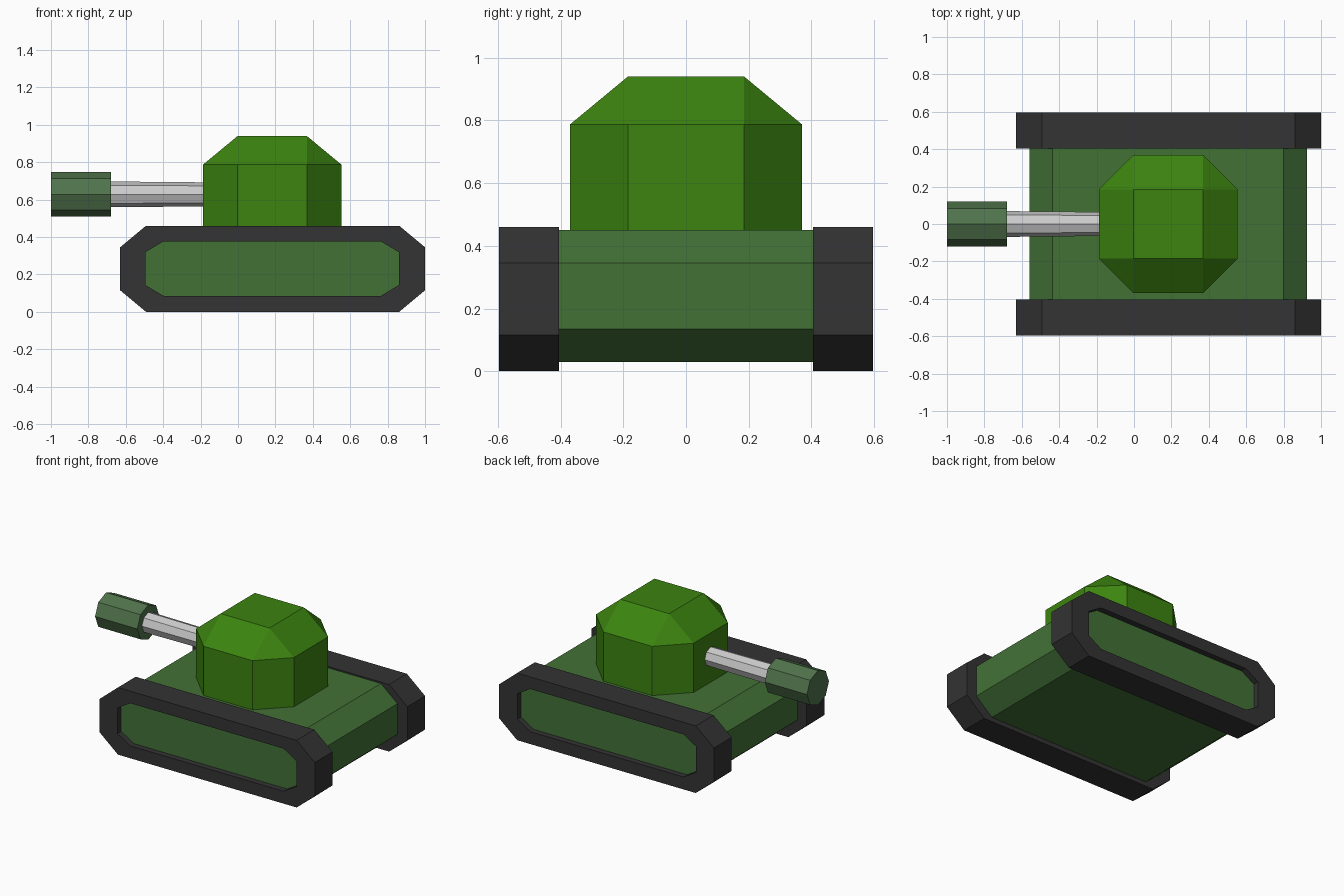
import bpy, bmesh, math

if "Cube" in bpy.data.objects:
    bpy.data.objects.remove(bpy.data.objects["Cube"])


def material(name, rgb):
    m = bpy.data.materials.new(name)
    m.diffuse_color = (*rgb, 1)
    m.use_nodes = True
    m.node_tree.nodes["Principled BSDF"].inputs["Base Color"].default_value = m.diffuse_color
    return m


HULL = material("hull_green", (0.055, 0.165, 0.037))
TURRET = material("turret_green", (0.045, 0.23, 0.005))
MUZZLE = material("muzzle_green", (0.08, 0.17, 0.07))
RUBBER = material("track_black", (0.033, 0.033, 0.033))


def loft(name, rings, mats=(), cap_mat=0):
    """Join rings of equal length with quads and cap both ends."""
    bm = bmesh.new()
    loops = [[bm.verts.new(p) for p in ring] for ring in rings]
    n = len(loops[0])
    for a, b in zip(loops, loops[1:]):
        for i in range(n):
            j = (i + 1) % n
            bm.faces.new((a[i], a[j], b[j], b[i]))
    bm.faces.new(loops[0][::-1])
    bm.faces.new(loops[-1]).material_index = cap_mat
    # Coincident corners collapse quads into triangles
    bmesh.ops.remove_doubles(bm, verts=bm.verts[:], dist=1e-4)
    bmesh.ops.recalc_face_normals(bm, faces=bm.faces[:])
    mesh = bpy.data.meshes.new(name)
    bm.to_mesh(mesh)
    bm.free()
    for m in mats:
        mesh.materials.append(m)
    obj = bpy.data.objects.new(name, mesh)
    bpy.context.collection.objects.link(obj)
    return obj


def cut_rect(u0, u1, v0, v1, cu, cv):
    """Rectangle with cut corners (eight points)."""
    return [(u0 + cu, v0), (u1 - cu, v0), (u1, v0 + cv), (u1, v1 - cv),
            (u1 - cu, v1), (u0 + cu, v1), (u0, v1 - cv), (u0, v0 + cv)]


def side_ring(profile, y):
    return [(x, y, z) for x, z in profile]


def flat_ring(profile, z):
    return [(x, y, z) for x, y in profile]


def octagon(x, r, z=0.628):
    return [(x, r * math.cos(i * math.pi / 4), z + r * math.sin(i * math.pi / 4))
            for i in range(8)]


# Hull body between the tracks
body = cut_rect(-0.56, 0.925, 0.03, 0.45, 0.125, 0.105)
loft("hull", [side_ring(body, -0.405), side_ring(body, 0.405)], [HULL])

# Tracks with a recessed green side panel
outer = cut_rect(-0.63, 1.0, 0.0, 0.46, 0.138, 0.115)
inner = cut_rect(-0.495, 0.86, 0.085, 0.377, 0.097, 0.058)
for side, s in (("front", -1), ("back", 1)):
    loft(side + "_track",
         [side_ring(outer, s * 0.405), side_ring(outer, s * 0.597),
          side_ring(inner, s * 0.597), side_ring(inner, s * 0.557)],
         [RUBBER, HULL], cap_mat=1)

# Faceted turret: octagonal wall closing to a square roof
wall = cut_rect(-0.187, 0.553, -0.37, 0.37, 0.185, 0.185)
roof = cut_rect(-0.002, 0.368, -0.185, 0.185, 0, 0)
loft("turret", [flat_ring(wall, 0.44), flat_ring(wall, 0.787), flat_ring(roof, 0.94)],
     [TURRET])

# Gun barrel and muzzle
loft("barrel", [octagon(-0.70, 0.069), octagon(-0.15, 0.064)])
loft("muzzle", [octagon(-1.0, 0.119), octagon(-0.68, 0.119)], [MUZZLE])
